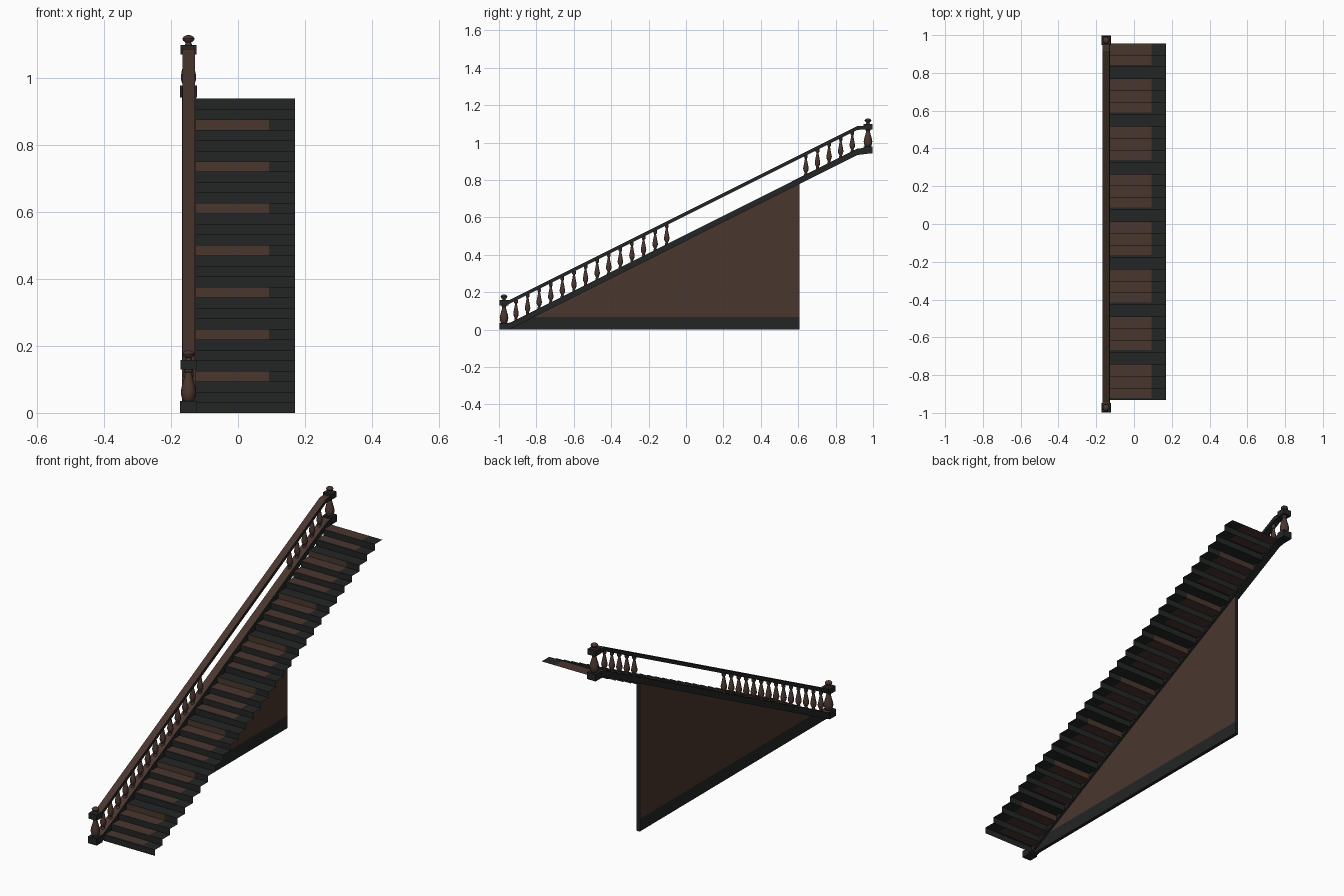
import bpy, bmesh, math

if "Cube" in bpy.data.objects:
    bpy.data.objects.remove(bpy.data.objects["Cube"])


def material(name, rgb):
    m = bpy.data.materials.new(name)
    m.diffuse_color = (*rgb, 1)
    m.use_nodes = True
    m.node_tree.nodes["Principled BSDF"].inputs["Base Color"].default_value = m.diffuse_color
    return m


BROWN = material("brown wood", (0.068, 0.037, 0.028))
DARK = material("dark paint", (0.017, 0.018, 0.018))
XC = -0.148          # centre line of the railing


def finish(bm, name, rule=None, normals=True):
    """Turn a bmesh into an object; rule(face) gives 0 brown / 1 dark."""
    if normals:
        bmesh.ops.recalc_face_normals(bm, faces=bm.faces)
    bm.normal_update()
    if rule:
        for f in bm.faces:
            f.material_index = rule(f)
    me = bpy.data.meshes.new(name)
    bm.to_mesh(me)
    bm.free()
    me.materials.append(BROWN)
    me.materials.append(DARK)
    ob = bpy.data.objects.new(name, me)
    bpy.context.collection.objects.link(ob)
    return ob


def extrude_side_profile(bm, pts, x0, x1):
    """Closed (y, z) profile extruded along x."""
    f = bm.faces.new([bm.verts.new((x0, y, z)) for y, z in pts])
    r = bmesh.ops.extrude_face_region(bm, geom=[f])
    for v in r["geom"]:
        if isinstance(v, bmesh.types.BMVert):
            v.co.x = x1


def sloped_bar(name, path, thick, x0, x1):
    """Bar following a (y, z) path: brown on top, dark elsewhere."""
    bm = bmesh.new()
    h = thick / 2
    extrude_side_profile(bm, [(y, z - h) for y, z in path] +
                         [(y, z + h) for y, z in reversed(path)], x0, x1)
    finish(bm, name, lambda f: 0 if f.normal.z > 0.5 else 1)


def block(name, y, z0, z1, size, mat=1):
    bm = bmesh.new()
    h = size / 2
    extrude_side_profile(bm, [(y - h, z0), (y + h, z0), (y + h, z1), (y - h, z1)],
                         XC - h, XC + h)
    finish(bm, name, lambda f: mat)


def turned(name, y, z0, height, radius, profile, sides=10):
    """Lathe a (radius, height) profile around a vertical axis."""
    bm = bmesh.new()
    rings = []
    for r, t in profile:
        rings.append([bm.verts.new((XC + r * radius * math.cos(a), y + r * radius * math.sin(a),
                                    z0 + t * height))
                      for a in (2 * math.pi * i / sides for i in range(sides))])
    for a, b in zip(rings, rings[1:]):
        for i in range(sides):
            j = (i + 1) % sides
            bm.faces.new((a[i], a[j], b[j], b[i]))
    bm.faces.new(rings[0])
    bm.faces.new(rings[-1])
    ob = finish(bm, name, lambda f: 0)
    for p in ob.data.polygons:
        p.use_smooth = True
    bpy.context.view_layer.objects.active = ob
    ob.select_set(True)
    bpy.ops.object.shade_smooth_by_angle(angle=math.radians(45))
    ob.select_set(False)


# Steps: a thin zigzag sheet, with a worn brown pattern repeating every four steps
N, Y0, Y1, TOP = 30, -0.933, 0.956, 0.94
XL, XM, XR = -0.127, 0.093, 0.17
run, rise = (Y1 - Y0) / N, TOP / N
bm = bmesh.new()


def sheet(p, q, brown):
    for xa, xb, idx in ((XL, XM, 0 if brown else 1), (XM, XR, 1)):
        f = bm.faces.new([bm.verts.new(c) for c in
                          ((xa, *p), (xb, *p), (xb, *q), (xa, *q))])
        f.material_index = idx


for i in range(N):
    y, z = Y0 + i * run, i * rise
    sheet((y, z), (y, z + rise), i % 4 == 3)
    lip = y + (0.013 if i % 4 == 0 else 0)
    if lip > y:
        sheet((y, z + rise), (lip, z + rise), False)
    sheet((lip, z + rise), (y + run, z + rise), i % 4 != 3)
bmesh.ops.remove_doubles(bm, verts=bm.verts, dist=1e-5)
finish(bm, "steps", normals=False)

# Stringer and handrail
sloped_bar("stringer", [(-0.97, 0.018), (-0.94, 0.02), (0.915, 0.95), (0.97, 0.957)],
           0.034, -0.168, -0.126)
sloped_bar("handrail", [(-0.97, 0.146), (-0.945, 0.147), (0.915, 1.078), (0.97, 1.08)],
           0.02, -0.166, -0.129)

# Triangular side wall with a dark skirting and dark end
bm = bmesh.new()
extrude_side_profile(bm, [(-0.95, 0.0), (0.608, 0.0), (0.608, 0.79), (-0.95, 0.011)],
                     -0.157, -0.139)
bmesh.ops.bisect_plane(bm, geom=bm.verts[:] + bm.edges[:] + bm.faces[:],
                       plane_co=(0, 0, 0.066), plane_no=(0, 0, 1))
finish(bm, "side_wall", lambda f: 1 if f.calc_center_median().z < 0.066
       or abs(f.normal.x) < 0.5 else 0)

# Newel posts at both ends
VASE = [(0.6, 0), (0.75, 0.04), (0.95, 0.18), (1, 0.3), (0.85, 0.48), (0.55, 0.72),
        (0.42, 0.86), (0.6, 0.9), (0.6, 1)]
KNOB = [(0.6, 0), (0.45, 0.25), (0.9, 0.45), (1, 0.65), (0.8, 0.85), (0.3, 1)]
for label, y, z in (("lower", -0.973, 0.0), ("upper", 0.973, 0.942)):
    block(label + "_newel_base", y, z, z + 0.036, 0.05)
    turned(label + "_newel_vase", y, z + 0.034, 0.1, 0.023, VASE, 12)
    block(label + "_newel_cap", y, z + 0.129, z + 0.158, 0.047)
    turned(label + "_newel_knob", y, z + 0.157, 0.03, 0.018, KNOB, 12)

# Balusters, with the open stretch in the middle of the flight
BALUSTER = [(0.6, 0), (0.6, 0.1), (0.45, 0.14), (0.9, 0.27), (1, 0.36), (0.8, 0.5),
            (0.45, 0.74), (0.35, 0.82), (0.65, 0.86), (0.65, 1)]
for k in list(range(14)) + list(range(25, 30)):
    y = -0.909 + 0.062 * k
    z = 0.02 + (y + 0.94) * 0.5013
    turned("baluster", y, z + 0.009, 0.114, 0.0155, BALUSTER)
